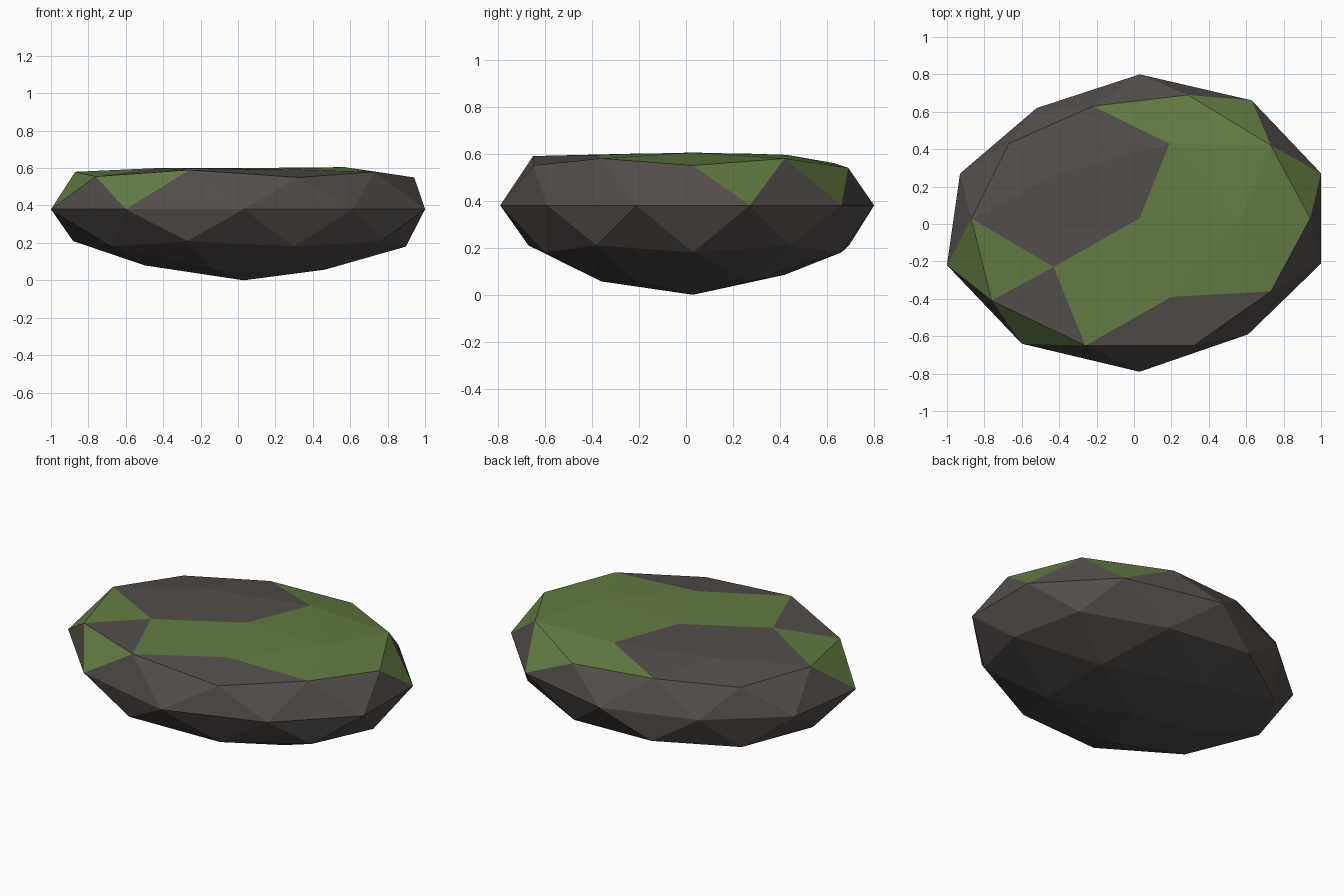
import bpy
import bmesh
from mathutils import Vector

old = bpy.data.objects.get("Cube")
if old:
    bpy.data.objects.remove(old, do_unlink=True)


def make_material(name, rgb):
    colour = (*rgb, 1.0)
    mat = bpy.data.materials.new(name)
    mat.use_nodes = True
    mat.diffuse_color = colour
    shader = next(n for n in mat.node_tree.nodes if n.type == "BSDF_PRINCIPLED")
    shader.inputs["Base Color"].default_value = colour
    shader.inputs["Roughness"].default_value = 0.9
    return mat


def nearest(items, position, target):
    return min(items, key=lambda item: (position(item) - target).length)


# Boulder body: a squashed low-poly ball with its crown levelled off
MIDDLE, CROWN = 0.38, 0.6
bm = bmesh.new()
bmesh.ops.create_icosphere(bm, subdivisions=2, radius=1.0)
for v in bm.verts:
    v.co.x = v.co.x * 1.02 + 0.03
    v.co.y = v.co.y * 0.78 + 0.03
    v.co.z = min(v.co.z * MIDDLE + MIDDLE, CROWN)

# Irregular corners: pull the closest vertex to each point
corners = [
    # widest outline
    (-1, -.22, .38), (-.6, -.64, .38), (.03, -.79, .38), (.61, -.59, .38),
    (.03, .8, .38), (-.52, .62, .38), (-.93, .27, .38),
    # rim of the crown
    (-.87, .03, .58), (-.76, -.41, .555), (-.26, -.65, .59), (.32, -.65, .55),
    (-.67, .43, .55), (-.22, .63, .56), (.29, .69, .54),
    # crown and underside
    (.57, .03, .605), (-.43, -.23, .6), (.2, -.39, .595), (.19, .43, .595),
    (-.5, .03, .08), (-.14, .42, .085), (-.27, -.67, .21),
]
for corner in map(Vector, corners):
    nearest(bm.verts, lambda v: v.co, corner).co = corner

# Moss patches: whole facets of the upper half
moss_spots = [
    (.26, .17), (-.07, -.19), (.27, -.11),
    (.74, .16), (.74, -.1), (.49, .3), (.4, .52), (.09, .58),
    (-.69, -.2), (-.16, -.42), (.5, -.24),
    (-.88, -.2), (-.54, -.57), (.89, .25), (.54, .59),
]
upper_faces = [f for f in bm.faces if f.calc_center_median().z > MIDDLE + 0.01]
for spot in map(Vector, moss_spots):
    facet = nearest(upper_faces, lambda f: f.calc_center_median().xy, spot)
    facet.material_index = 1

# Flat-shaded rock object
bmesh.ops.recalc_face_normals(bm, faces=bm.faces)
for f in bm.faces:
    f.smooth = False
mesh = bpy.data.meshes.new("mossy_boulder")
bm.to_mesh(mesh)
bm.free()
mesh.materials.append(make_material("stone grey", (0.088, 0.077, 0.070)))
mesh.materials.append(make_material("moss green", (0.125, 0.200, 0.054)))
boulder = bpy.data.objects.new("mossy_boulder", mesh)
bpy.context.scene.collection.objects.link(boulder)
